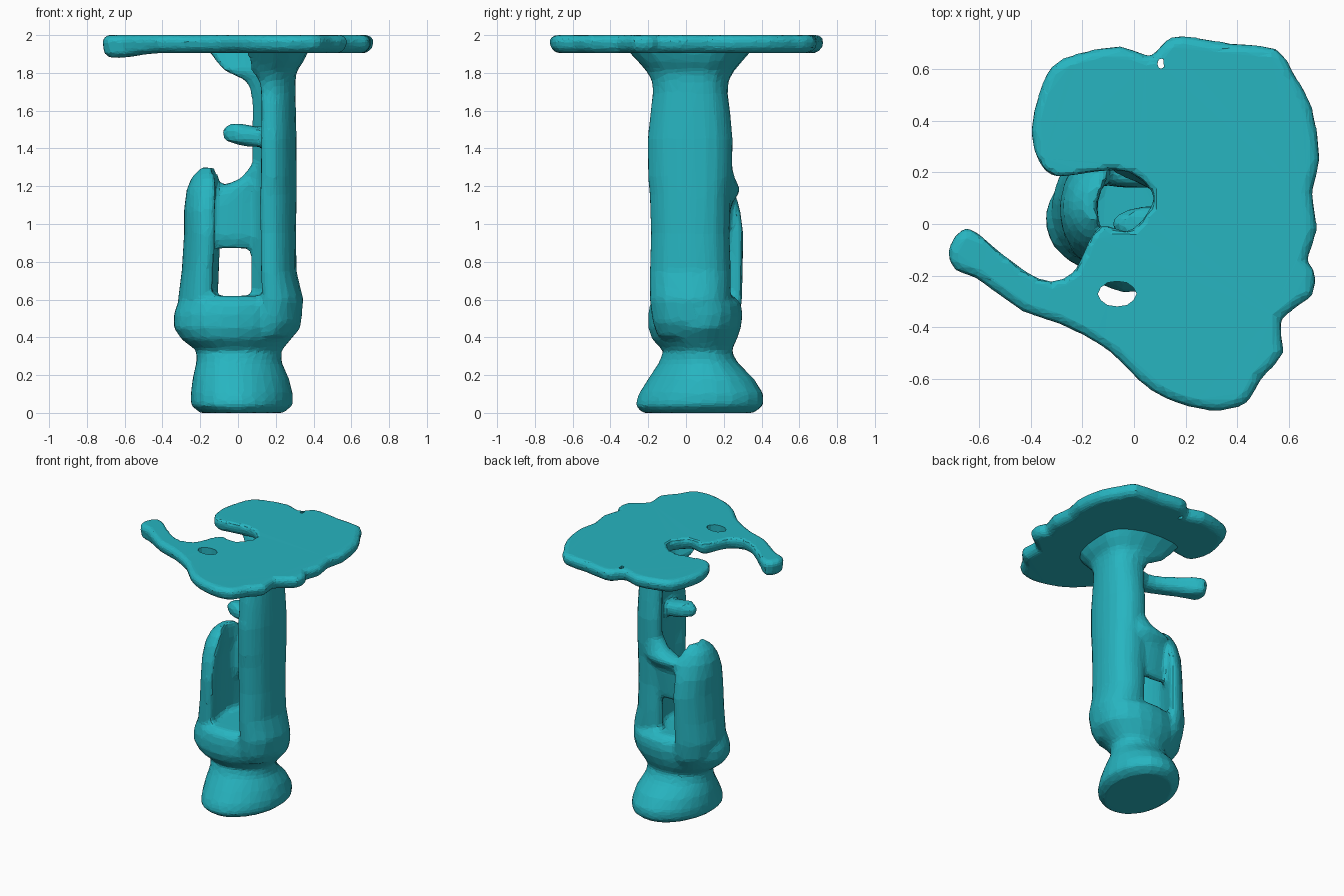
import bpy, bmesh, math
from mathutils import Vector

teal = bpy.data.materials.new("teal")
teal.diffuse_color = (0.02, 0.46, 0.53, 1)


def smooth_loop(pts, n=2):
    """Closed Catmull-Rom resampling of a few outline points."""
    out, m = [], len(pts)
    for i in range(m):
        a, b, c, d = (Vector(pts[(i + k) % m]) for k in (-1, 0, 1, 2))
        for s in range(n):
            t = s / n
            out.append(0.5 * (2 * b + (c - a) * t + (2 * a - 5 * b + 4 * c - d) * t * t
                              + (3 * b - a - 3 * c + d) * t ** 3))
    return out


def loft(name, rings):
    """Closed skin through rings of (z, outline points)."""
    bm = bmesh.new()
    loops = [[bm.verts.new((p.x, p.y, z)) for p in smooth_loop(pts)] for z, pts in rings]
    n = len(loops[0])
    for lo, hi in zip(loops, loops[1:]):
        for i in range(n):
            j = (i + 1) % n
            bm.faces.new((lo[i], lo[j], hi[j], hi[i]))
    bm.faces.new(loops[0][::-1])
    bm.faces.new(loops[-1])
    bmesh.ops.triangulate(bm, faces=[f for f in bm.faces if len(f.verts) > 4])
    bmesh.ops.recalc_face_normals(bm, faces=bm.faces)
    me = bpy.data.meshes.new(name)
    bm.to_mesh(me)
    bm.free()
    ob = bpy.data.objects.new(name, me)
    bpy.context.collection.objects.link(ob)
    return ob


def box_ring(x0, x1, y0, y1, skew=0.0, n=12):
    """Rounded ring filling a bounding box, leaning along the x = y diagonal."""
    pts = []
    for i in range(n):
        a = 2 * math.pi * i / n
        c, s = math.cos(a), math.sin(a)
        k = 1 + skew * math.sin(2 * a)
        pts.append(((x0 + x1) / 2 + (x1 - x0) / 2 * c * k,
                    (y0 + y1) / 2 + (y1 - y0) / 2 * s * k))
    return pts


def inset(pts, d):
    """Move a counter-clockwise outline inwards."""
    out = []
    for i, p in enumerate(pts):
        t = Vector(pts[(i + 1) % len(pts)]) - Vector(pts[i - 1])
        out.append(tuple(Vector(p) + Vector((-t.y, t.x)).normalized() * d))
    return out


# foot and bowl
foot = loft("foot", [(z, box_ring(*b, 0.07)) for z, b in [
    (0.0, (-0.20, 0.24, -0.23, 0.36)), (0.04, (-0.25, 0.29, -0.27, 0.41)),
    (0.10, (-0.25, 0.29, -0.25, 0.41)), (0.18, (-0.24, 0.27, -0.20, 0.36)),
    (0.27, (-0.22, 0.23, -0.14, 0.27)), (0.33, (-0.22, 0.23, -0.12, 0.24)),
    (0.39, (-0.30, 0.28, -0.18, 0.27)), (0.45, (-0.34, 0.33, -0.20, 0.29)),
    (0.52, (-0.34, 0.34, -0.20, 0.30)), (0.58, (-0.32, 0.34, -0.19, 0.29)),
    (0.62, (-0.27, 0.28, -0.15, 0.25))]])

# crescent trunk, open towards the left
TRUNK = [(0.12, -0.17), (0.20, -0.19), (0.28, -0.11), (0.31, 0.04), (0.29, 0.16),
         (0.21, 0.23), (0.11, 0.23), (0.07, 0.18), (0.13, 0.09), (0.14, -0.06)]
PULL = {0: 0.4, 1: 0.1, 5: 0.4, 6: 1, 7: 1}


def trunk_ring(dx, sx, sy, tip):
    return [(0.2 + dx + (x - 0.2) * sx - tip * PULL.get(i, 0), 0.03 + (y - 0.03) * sy)
            for i, (x, y) in enumerate(TRUNK)]


trunk = loft("trunk", [(z, trunk_ring(*r)) for z, r in [
    (0.40, (-0.02, 0.9, 0.8, 0)), (0.48, (0.01, 1.1, 0.93, 0)), (0.60, (0.02, 1.15, 1.0, 0)),
    (0.75, (0, 1.0, 1.0, 0)), (0.95, (0, 0.98, 0.97, 0.01)),
    (1.15, (0, 1.0, 1.0, 0.02)), (1.25, (0, 1.0, 1.04, 0.0)),
    (1.45, (0, 1.0, 1.05, 0)), (1.60, (0, 0.97, 0.98, 0)),
    (1.70, (0, 0.95, 0.92, 0.01)), (1.76, (0, 0.95, 0.95, 0.04)),
    (1.81, (0, 1.0, 1.08, 0.14)), (1.86, (0.02, 1.15, 1.28, 0.18)),
    (1.94, (0.03, 1.4, 1.62, 0.22))]])

# upright curved blade on the left
BLADE = [(-0.12, -0.12), (-0.20, -0.13), (-0.27, -0.04), (-0.285, 0.09), (-0.24, 0.22),
         (-0.15, 0.29), (-0.09, 0.28), (-0.11, 0.21), (-0.15, 0.09), (-0.14, -0.04)]


def blade_ring(dx, sx, sy):
    return [(-0.16 + dx + (x + 0.16) * sx, 0.08 + (y - 0.08) * sy) for x, y in BLADE]


blade = loft("blade", [(z, blade_ring(*r)) for z, r in [
    (0.40, (0.02, 0.9, 0.75)), (0.48, (-0.01, 1.05, 0.95)), (0.60, (-0.02, 1.1, 1.02)),
    (0.75, (-0.01, 1.02, 1.04)),
    (0.95, (0, 1, 1.06)), (1.08, (0, 1, 0.97)), (1.18, (0.01, 0.98, 0.82)),
    (1.25, (0.01, 0.75, 0.6)), (1.30, (0.01, 0.35, 0.3))]])

# web bridging blade and trunk at the back
web = loft("web", [(z, box_ring(*b)) for z, b in [
    (0.87, (-0.12, 0.12, 0.16, 0.21)), (0.93, (-0.16, 0.16, 0.14, 0.22)),
    (1.10, (-0.16, 0.16, 0.14, 0.24)), (1.18, (-0.14, 0.18, 0.14, 0.29)),
    (1.24, (0.01, 0.20, 0.14, 0.26)), (1.32, (0.08, 0.2, 0.12, 0.24))]])

# short twig
twig = loft("twig", [(z, box_ring(*b)) for z, b in [
    (1.41, (0.03, 0.24, -0.05, 0.05)), (1.44, (-0.07, 0.24, -0.07, 0.07)),
    (1.49, (-0.09, 0.24, -0.07, 0.07)), (1.53, (-0.05, 0.02, -0.04, 0.04))]])

# fuse the stem parts into one carved body
bpy.ops.object.select_all(action='DESELECT')
for ob in (foot, trunk, blade, web, twig):
    ob.select_set(True)
bpy.context.view_layer.objects.active = foot
bpy.ops.object.join()
foot.name = "carved_stem"

# flat irregular cap
CAP = [(0.72, 0.25), (0.69, 0.45), (0.62, 0.58), (0.55, 0.68), (0.37, 0.70), (0.18, 0.73),
       (0.11, 0.70), (0.06, 0.65), (-0.05, 0.69), (-0.22, 0.66), (-0.32, 0.61), (-0.37, 0.50),
       (-0.40, 0.36), (-0.37, 0.24), (-0.30, 0.18), (-0.15, 0.20), (-0.02, 0.20), (0.07, 0.12),
       (0.06, 0.06), (-0.02, -0.03), (-0.12, 0.0), (-0.18, -0.07), (-0.23, -0.18),
       (-0.32, -0.22), (-0.42, -0.18), (-0.55, -0.08), (-0.65, -0.01), (-0.72, -0.10),
       (-0.69, -0.18), (-0.61, -0.21), (-0.43, -0.34), (-0.28, -0.39), (-0.10, -0.49),
       (0.02, -0.61), (0.13, -0.68), (0.27, -0.72), (0.36, -0.72), (0.44, -0.69),
       (0.50, -0.59), (0.58, -0.50), (0.57, -0.37), (0.69, -0.28), (0.70, -0.18),
       (0.67, -0.14), (0.71, -0.02), (0.69, 0.12)]
cap = loft("cap", [(z, inset(CAP, d)) for z, d in [
    (1.905, 0.04), (1.93, 0.01), (1.975, 0.0), (2.0, 0.025)]])

# underside droops at the arm tip
for v in cap.data.vertices:
    if v.co.z < 1.95 and v.co.x < -0.45:
        v.co.z -= 0.025 * min(1, (-0.45 - v.co.x) / 0.15)

# cutters for the two holes in the cap
cutters = []
for name, box in (("large_hole", (-0.14, 0.01, -0.32, -0.22)),
                  ("small_hole", (0.09, 0.12, 0.60, 0.64))):
    c = loft(name, [(1.85, box_ring(*box, n=6)), (2.1, box_ring(*box, n=6))])
    c.hide_render = True
    c.hide_viewport = True
    cutters.append(c)

# fused skin, softening and facets
for ob, voxel, soft, ratio in ((foot, 0.018, 4, 0.14), (cap, 0.016, 1, 0.12)):
    rm = ob.modifiers.new("fuse", 'REMESH')
    rm.mode = 'VOXEL'
    rm.voxel_size = voxel
    sm = ob.modifiers.new("soften", 'SMOOTH')
    sm.iterations = soft
    if ob is cap:
        for c in cutters:
            bo = ob.modifiers.new(c.name, 'BOOLEAN')
            bo.operation = 'DIFFERENCE'
            bo.object = c
    ob.modifiers.new("facets", 'DECIMATE').ratio = ratio
    ob.data.materials.append(teal)
